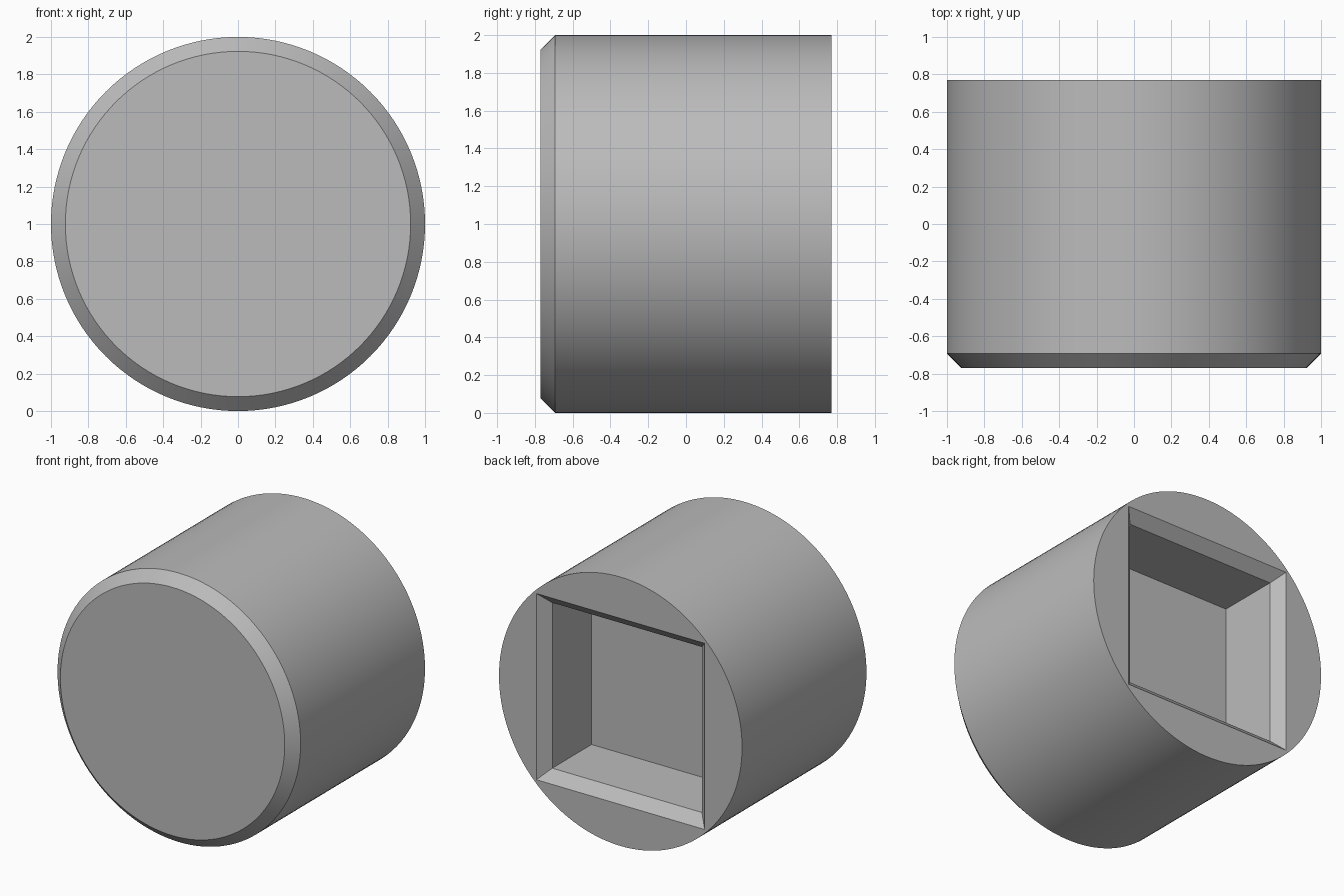
import bpy
import bmesh
import math
from mathutils import Matrix

cube = bpy.data.objects.get("Cube")
if cube:
    bpy.data.objects.remove(cube, do_unlink=True)

# Proportions, all multiples of one module
U = 1 / 13
RADIUS = 13 * U
HALF_LENGTH = 10 * U
HALF_SOCKET = 9 * U
CHAMFER = U
SOCKET_DEPTH = 7 * U
SIDES = 128

grey = bpy.data.materials.new("plain grey")
grey.use_nodes = True
colour = (0.5, 0.5, 0.5, 1)
grey.diffuse_color = colour
grey.node_tree.nodes["Principled BSDF"].inputs["Base Color"].default_value = colour

bm = bmesh.new()


def ring(radius, y, sides, turn=0.0):
    """Closed loop of vertices around the y axis."""
    verts = []
    for i in range(sides):
        a = turn + math.tau * i / sides
        verts.append(bm.verts.new((radius * math.cos(a), y, radius * math.sin(a))))
    return verts


def square(half, y):
    return ring(half * math.sqrt(2), y, 4, math.pi / 4)


def loft(rings):
    """Join each ring to the next with quads."""
    for a, b in zip(rings, rings[1:]):
        n = len(a)
        for i in range(n):
            j = (i + 1) % n
            bm.faces.new((a[i], a[j], b[j], b[i]))


def loop_edges(verts):
    return [bm.edges.get((v, verts[i - 1])) for i, v in enumerate(verts)]


# Outer wall with a chamfered front rim and a flat front
outer = [
    ring(RADIUS - CHAMFER, -HALF_LENGTH, SIDES),
    ring(RADIUS, -HALF_LENGTH + CHAMFER, SIDES),
    ring(RADIUS, HALF_LENGTH, SIDES),
]
loft(outer)
bm.faces.new(outer[0])

# Square socket in the back with a chamfered mouth and a flat floor
socket = [
    square(HALF_SOCKET, HALF_LENGTH),
    square(HALF_SOCKET - CHAMFER, HALF_LENGTH - CHAMFER),
    square(HALF_SOCKET - CHAMFER, HALF_LENGTH - SOCKET_DEPTH),
]
loft(socket)
bm.faces.new(socket[-1])

# Flat back face between the outer rim and the socket mouth
bmesh.ops.triangle_fill(
    bm, use_beauty=True, use_dissolve=False, normal=(0, 1, 0),
    edges=loop_edges(outer[-1]) + loop_edges(socket[0]))

bmesh.ops.recalc_face_normals(bm, faces=bm.faces)
bm.transform(Matrix.Translation((0, 0, RADIUS)))

mesh = bpy.data.meshes.new("socketed_cylinder")
bm.to_mesh(mesh)
bm.free()
mesh.materials.append(grey)
body = bpy.data.objects.new("socketed_cylinder", mesh)
bpy.context.collection.objects.link(body)

# Smooth round wall, crisp chamfers
bpy.ops.object.select_all(action="DESELECT")
body.select_set(True)
bpy.context.view_layer.objects.active = body
bpy.ops.object.shade_smooth_by_angle(angle=math.radians(25))
